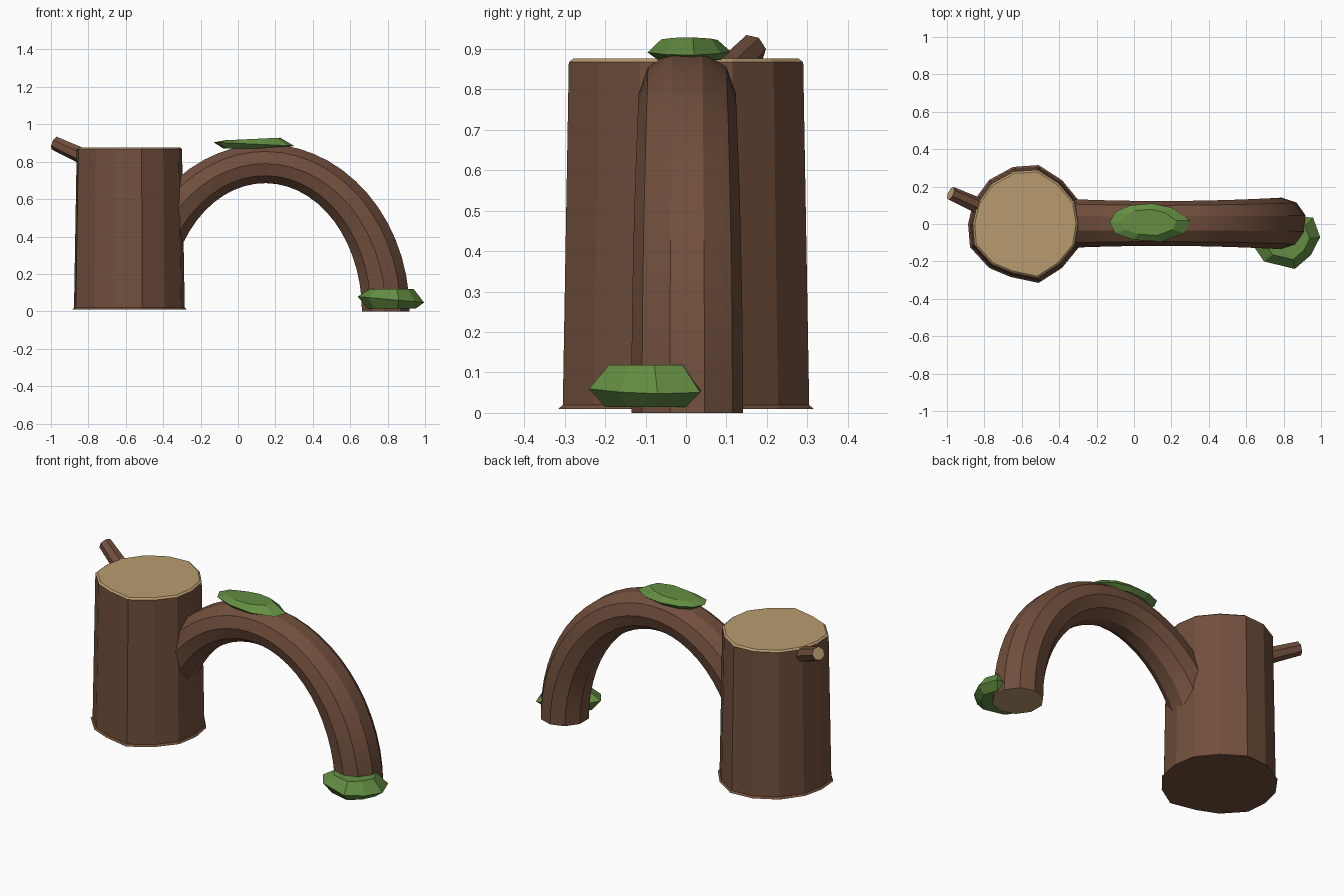
import bpy, bmesh, math
from mathutils import Vector

if "Cube" in bpy.data.objects:
    bpy.data.objects.remove(bpy.data.objects["Cube"])


def material(name, rgb):
    m = bpy.data.materials.new(name)
    m.diffuse_color = (*rgb, 1)
    m.use_nodes = True
    m.node_tree.nodes["Principled BSDF"].inputs["Base Color"].default_value = m.diffuse_color
    return m


BARK = material("bark brown", (0.165, 0.078, 0.046))
WOOD = material("cut wood tan", (0.48, 0.33, 0.16))
MOSS = material("moss green", (0.125, 0.27, 0.055))


def loft(name, rings, mats, wood_from=None, start_mat=0, end_mat=0):
    """Skin a list of equal rings, with a cap at each end."""
    bm = bmesh.new()
    vs = [[bm.verts.new(p) for p in ring] for ring in rings]
    n = len(vs[0])
    for i in range(len(vs) - 1):
        for j in range(n):
            k = (j + 1) % n
            f = bm.faces.new((vs[i][j], vs[i][k], vs[i + 1][k], vs[i + 1][j]))
            if wood_from is not None and i >= wood_from:
                f.material_index = 1
    bm.faces.new(vs[0][::-1]).material_index = start_mat
    bm.faces.new(vs[-1]).material_index = end_mat
    bmesh.ops.recalc_face_normals(bm, faces=bm.faces)
    me = bpy.data.meshes.new(name)
    bm.to_mesh(me)
    bm.free()
    for m in mats:
        me.materials.append(m)
    ob = bpy.data.objects.new(name, me)
    bpy.context.collection.objects.link(ob)
    return ob


# Stump: uneven outline, flared foot, pale chamfered top
CX = -0.58
outline = [(-0.275, 0), (-0.295, 0.125), (-0.385, 0.235), (-0.51, 0.315),
           (-0.647, 0.305), (-0.775, 0.235), (-0.86, 0.118), (-0.887, 0),
           (-0.877, -0.123), (-0.775, -0.235), (-0.66, -0.283),
           (-0.51, -0.315), (-0.385, -0.235), (-0.295, -0.125)]
loft("stump",
     [[(CX + (x - CX) * s, y * s, z) for x, y in outline]
      for z, s in ((0.01, 1), (0.02, 0.967), (0.867, 0.92), (0.876, 0.885))],
     (BARK, WOOD), wood_from=2, end_mat=1)

# Arched log: ten-sided tube along a half ellipse, thicker at the feet
A, B, SEG, SIDES = 0.645, 0.79, 28, 10
rings = []
for i in range(SEG + 1):
    t = (math.pi - 0.015) * i / SEG
    c, s = math.cos(t), math.sin(t)
    centre = Vector((0.145 + A * c, 0.003, B * s))
    normal = Vector((B * c, 0, A * s)).normalized()
    rn, ry = 0.11 + 0.024 * c * c, 0.12 + 0.018 * c * c
    ring = []
    for j in range(SIDES):
        a = math.radians(18) + math.tau * j / SIDES
        ring.append(centre + normal * rn * math.cos(a)
                    + Vector((0, ry * math.sin(a), 0)))
    rings.append(ring)
arch = loft("arched_log", rings, (BARK, WOOD), start_mat=1)
bpy.context.view_layer.objects.active = arch
arch.select_set(True)
bpy.ops.object.shade_smooth_by_angle(angle=math.radians(25))
arch.select_set(False)

# Broken branch stub near the stump top
base, tip = Vector((-0.79, 0.077, 0.812)), Vector((-0.98, 0.163, 0.9))
axis = (tip - base).normalized()
u = axis.cross(Vector((0, 0, 1))).normalized()
v = axis.cross(u)
loft("branch_stub",
     [[p + (u * math.cos(math.tau * j / 7) + v * math.sin(math.tau * j / 7)) * r
       for j in range(7)] for p, r in ((base, 0.046), (tip, 0.038))],
     (BARK, WOOD), end_mat=1)


# Moss patches: flattened lumps with a sharp rim
def moss(name, pts, levels, slope):
    cx = sum(p[0] for p in pts) / len(pts)
    cy = sum(p[1] for p in pts) / len(pts)
    loft(name, [[(cx + (x - cx) * s, cy + (y - cy) * s, z + slope * (x - cx) * k)
                 for x, y in pts] for z, s, k in levels], (MOSS,))


moss("top_moss",
     [(-0.13, 0.01), (-0.10, 0.065), (-0.02, 0.1), (0.1, 0.11), (0.21, 0.085),
      (0.3, 0.02), (0.27, -0.05), (0.15, -0.095), (0.0, -0.085), (-0.1, -0.05)],
     ((0.872, 0.75, 0), (0.895, 1, 1), (0.921, 0.68, -0.7)), -0.045)
moss("foot_moss",
     [(0.64, -0.12), (0.695, -0.2), (0.86, -0.24), (0.947, -0.165),
      (0.995, -0.07), (0.957, 0.035), (0.85, 0.04), (0.71, -0.03)],
     ((0.014, 0.72, 0), (0.062, 1, 1), (0.119, 0.66, 0)), -0.09)
